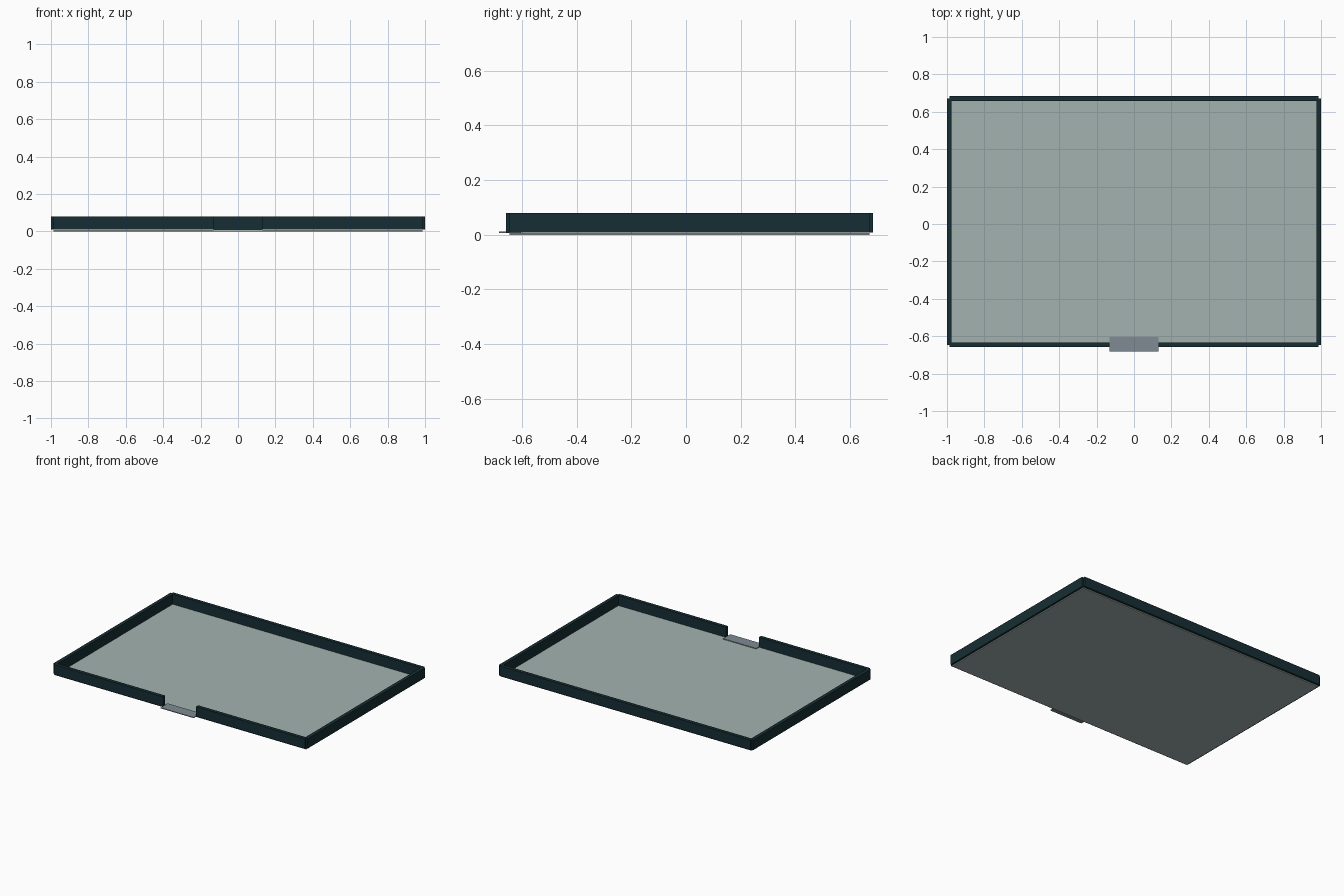
import bpy

if "Cube" in bpy.data.objects:
    bpy.data.objects.remove(bpy.data.objects["Cube"])

# Main dimensions: floor edge is the centre line of the rim walls
HX, Y0, Y1 = 0.9875, -0.646, 0.671
T = 0.0125          # half wall thickness
Z0, Z1 = 0.009, 0.08
GAP = 0.13          # half width of the front opening


def material(name, rgba):
    m = bpy.data.materials.new(name)
    m.diffuse_color = rgba
    m.use_nodes = True
    m.node_tree.nodes["Principled BSDF"].inputs["Base Color"].default_value = m.diffuse_color
    return m


def box(name, x, y, z, mat):
    bpy.ops.mesh.primitive_cube_add(
        size=1, location=[(a + b) / 2 for a, b in (x, y, z)])
    o = bpy.context.object
    o.name = name
    o.scale = [b - a for a, b in (x, y, z)]
    bpy.ops.object.transform_apply(location=False, rotation=False, scale=True)
    o.data.materials.append(mat)
    return o


rim = material("dark_rim", (0.008, 0.027, 0.033, 1))
glass = material("pale_floor", (0.36, 0.45, 0.43, 0.8))
metal = material("grey_metal", (0.21, 0.26, 0.29, 1))

# Floor panel
box("floor_panel", (-HX, HX), (Y0, Y1), (0, 0.007), glass)

# Rim walls, front one split by the opening
box("back_wall", (-HX, HX), (Y1 - T, Y1 + T), (Z0, Z1), rim)
for side, s in (("left", -1), ("right", 1)):
    box(side + "_wall", sorted((s * (HX - T), s * (HX + T))), (Y0, Y1), (Z0, Z1), rim)
    box(side + "_front_wall", sorted((s * GAP, s * HX)), (Y0 - T, Y0 + T), (Z0, Z1), rim)

# Threshold plate in the opening
box("threshold_plate", (-GAP, GAP), (-0.683, -0.603), (0.007, 0.012), metal)
